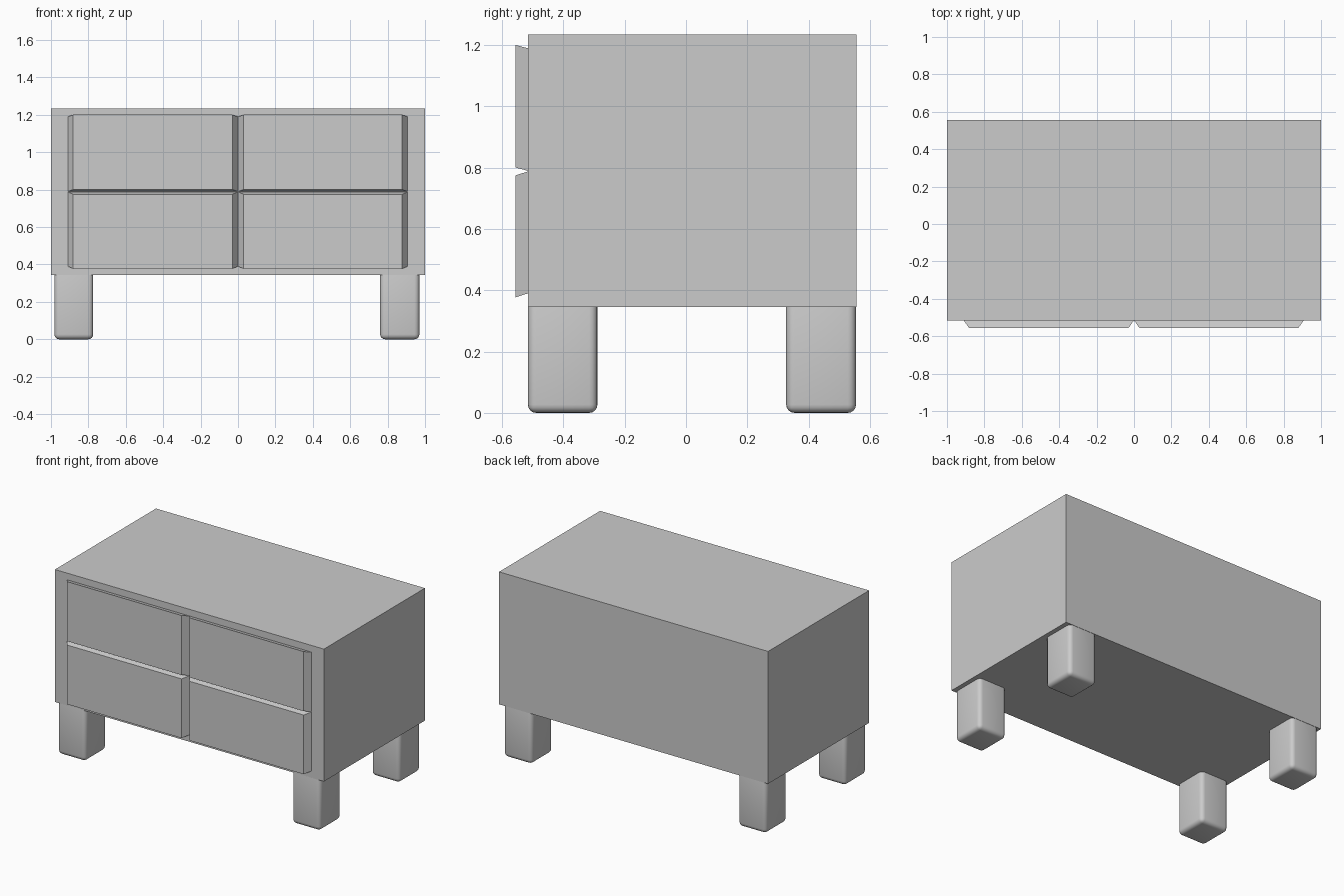
import bpy, bmesh, math

if "Cube" in bpy.data.objects:
    bpy.data.objects.remove(bpy.data.objects["Cube"])


def make_block(name, x0, x1, y0, y1, z0, z1, move=None):
    """Box from its limits; move(co) may reshape its corners."""
    bm = bmesh.new()
    bmesh.ops.create_cube(bm, size=1)
    for v in bm.verts:
        v.co.x = x1 if v.co.x > 0 else x0
        v.co.y = y1 if v.co.y > 0 else y0
        v.co.z = z1 if v.co.z > 0 else z0
        if move:
            move(v.co)
    mesh = bpy.data.meshes.new(name)
    bm.to_mesh(mesh)
    bm.free()
    obj = bpy.data.objects.new(name, mesh)
    bpy.context.collection.objects.link(obj)
    return obj


FRONT, BACK = -0.557, 0.557
BODY_FRONT = -0.516

# cabinet body
make_block("cabinet_body", -1, 1, BODY_FRONT, BACK, 0.345, 1.235)


# drawer fronts: sides taper inward, top row leans up, bottom row leans down
def drawer_front(name, x0, x1, z0, z1, lean):
    mid = (x0 + x1) / 2

    def taper(co):
        if co.y < BODY_FRONT - 0.01:
            co.x += 0.029 if co.x < mid else -0.029
            co.z += lean

    make_block(name, x0, x1, FRONT, BODY_FRONT, z0, z1, taper)


for side, x0, x1 in (("left", -0.91, -0.001), ("right", 0.001, 0.907)):
    drawer_front(f"upper_{side}_drawer", x0, x1, 0.79, 1.19, 0.011)
    drawer_front(f"lower_{side}_drawer", x0, x1, 0.39, 0.788, -0.013)

# rounded legs
for side, x0, x1 in (("left", -0.982, -0.774), ("right", 0.76, 0.97)):
    for end, y0, y1 in (("front", -0.516, -0.289), ("back", 0.327, 0.555)):
        leg = make_block(f"{end}_{side}_leg", x0, x1, y0, y1, 0, 0.375)
        bevel = leg.modifiers.new("rounding", "BEVEL")
        bevel.width = 0.027
        bevel.segments = 4
        bpy.ops.object.select_all(action="DESELECT")
        leg.select_set(True)
        bpy.context.view_layer.objects.active = leg
        bpy.ops.object.modifier_apply(modifier=bevel.name)
        bpy.ops.object.shade_smooth_by_angle(angle=math.radians(30))
